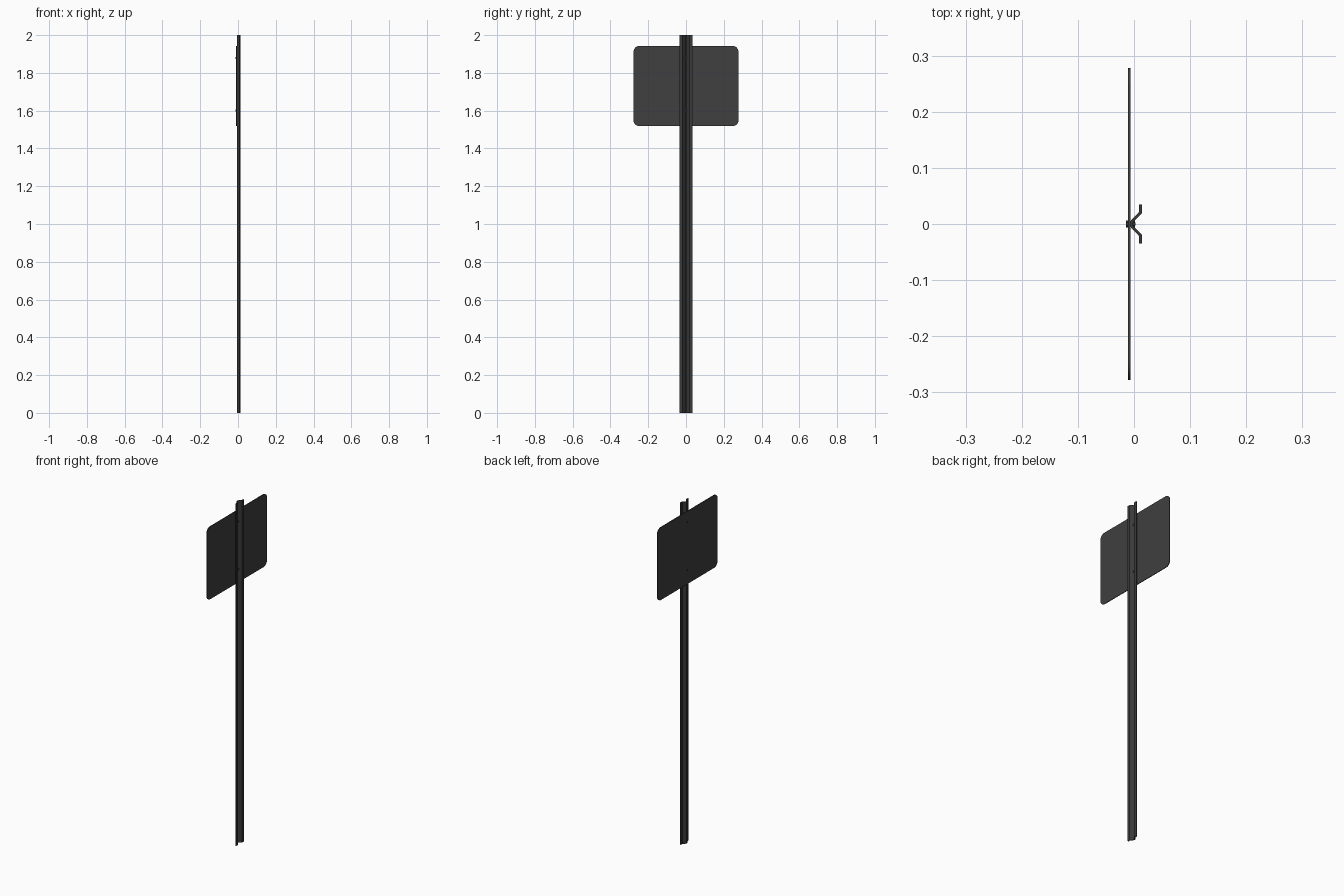
import bpy, bmesh, math
from mathutils import Matrix, Vector

cube = bpy.data.objects.get("Cube")
if cube:
    bpy.data.objects.remove(cube)


def material(name, value):
    m = bpy.data.materials.new(name)
    m.use_nodes = True
    color = (value, value, value, 1)
    m.diffuse_color = color
    m.node_tree.nodes["Principled BSDF"].inputs["Base Color"].default_value = color
    return m


plate_grey = material("plate grey", 0.05)
post_grey = material("post grey", 0.042)
bolt_grey = material("bolt grey", 0.035)


def finish(name, bm, mat):
    bmesh.ops.recalc_face_normals(bm, faces=bm.faces)
    mesh = bpy.data.meshes.new(name)
    bm.to_mesh(mesh)
    bm.free()
    mesh.materials.append(mat)
    obj = bpy.data.objects.new(name, mesh)
    bpy.context.collection.objects.link(obj)
    return obj


def prism(name, outline, direction, mat):
    """Extrude a closed outline along a direction."""
    bm = bmesh.new()
    face = bm.faces.new([bm.verts.new(p) for p in outline])
    new = bmesh.ops.extrude_face_region(bm, geom=[face])["geom"]
    verts = [g for g in new if isinstance(g, bmesh.types.BMVert)]
    bmesh.ops.translate(bm, verts=verts, vec=Vector(direction))
    return finish(name, bm, mat)


# Channel post: web against the plate, slanted sides, flanges at the open side
outer = [(-0.0065, 0.005), (0.0085, 0.021), (0.0085, 0.035)]
inner = [(0.014, 0.035), (0.014, 0.0185), (-0.0015, 0.0035)]
half = outer + inner
section = half + [(x, -y) for x, y in reversed(half)]
prism("channel_post", [(x, y, 0) for x, y in section], (0, 0, 2), post_grey)

# Sign plate with rounded corners
width, low, high, radius = 0.278, 1.518, 1.943, 0.032
middle, tall = (low + high) / 2, (high - low) / 2
outline = []
for i, (sy, sz) in enumerate([(1, 1), (-1, 1), (-1, -1), (1, -1)]):
    for k in range(9):
        a = math.pi / 2 * (i + k / 8)
        outline.append((-0.0105,
                        sy * (width - radius) + radius * math.cos(a),
                        middle + sz * (tall - radius) + radius * math.sin(a)))
prism("sign_plate", outline, (0.004, 0, 0), plate_grey)


# Bolts: head on the plate face, shank through, nut inside the channel
def bolt_piece(name, x0, x1, r, z, sides):
    bm = bmesh.new()
    place = Matrix.Translation(((x0 + x1) / 2, 0, z)) @ Matrix.Rotation(math.pi / 2, 4, 'Y')
    bmesh.ops.create_cone(bm, cap_ends=True, segments=sides, radius1=r, radius2=r,
                          depth=x1 - x0, matrix=place)
    finish(name, bm, bolt_grey)


for label, z in (("upper", 1.88), ("lower", 1.6)):
    bolt_piece(label + "_bolt_head", -0.014, -0.0104, 0.006, z, 6)
    bolt_piece(label + "_bolt_shank", -0.0105, 0.003, 0.003, z, 12)
    bolt_piece(label + "_bolt_nut", -0.0016, 0.002, 0.006, z, 6)
